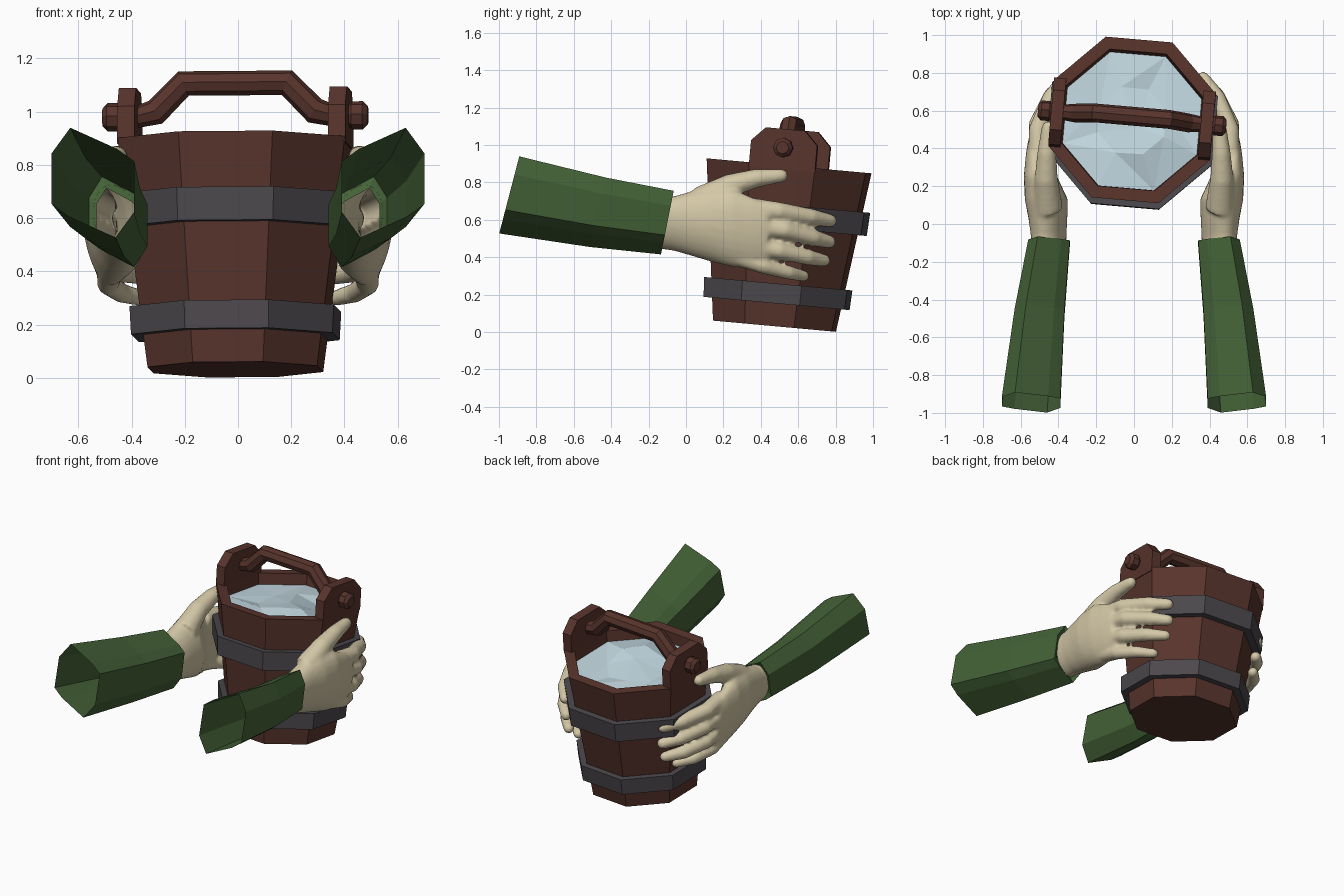
import bpy, bmesh, math, random
from mathutils import Vector, Matrix

if "Cube" in bpy.data.objects:
    bpy.data.objects.remove(bpy.data.objects["Cube"])

random.seed(4)


def mat(name, r, g, b):
    m = bpy.data.materials.new(name)
    lin = [((c / 255 + 0.055) / 1.055) ** 2.4 for c in (r, g, b)]
    m.diffuse_color = (*lin, 1)
    m.use_nodes = True
    m.node_tree.nodes["Principled BSDF"].inputs["Base Color"].default_value = m.diffuse_color
    return m


WOOD = mat("brown wood", 88, 52, 44)
IRON = mat("dark iron", 76, 72, 77)
CLOTH = mat("green cloth", 68, 98, 55)
SKIN = mat("pale skin", 212, 200, 167)
WATER = mat("pale blue water", 194, 216, 224)

# Bucket frame: leans away from the viewer and is turned slightly
LEAN = (Matrix.Translation((-0.01, 0.473, 0.031)) @ Matrix.Rotation(math.radians(-5.2), 4, 'X')
        @ Matrix.Rotation(math.radians(-5), 4, 'Z'))


def finish(bm, name, material, matrix=None):
    bmesh.ops.recalc_face_normals(bm, faces=bm.faces)
    if matrix:
        bm.transform(matrix)
        if matrix.determinant() < 0:
            bmesh.ops.reverse_faces(bm, faces=bm.faces)
    me = bpy.data.meshes.new(name)
    bm.to_mesh(me)
    bm.free()
    me.materials.append(material)
    ob = bpy.data.objects.new(name, me)
    bpy.context.collection.objects.link(ob)
    return ob


def loft(bm, rings, cap=(True, True), loop=False):
    """Skin a list of rings that all have the same number of points."""
    vs = [[bm.verts.new(p) for p in ring] for ring in rings]
    n = len(vs[0])
    pairs = list(zip(vs, vs[1:])) + ([(vs[-1], vs[0])] if loop else [])
    for a, b in pairs:
        for i in range(n):
            bm.faces.new((a[i], a[(i + 1) % n], b[(i + 1) % n], b[i]))
    if not loop:
        if cap[0]:
            bm.faces.new(vs[0])
        if cap[1]:
            bm.faces.new(vs[-1])
    return vs


def octa(r, h):
    return [(r * math.cos(math.radians(22.5 + 45 * k)), r * math.sin(math.radians(22.5 + 45 * k)), h)
            for k in range(8)]


def tube_rings(path, n):
    """Round rings along a path of (x, y, z, radius)."""
    pts = [Vector(p[:3]) for p in path]
    rings = []
    for i, p in enumerate(pts):
        before = (p - pts[i - 1]).normalized() if i else Vector()
        after = (pts[i + 1] - p).normalized() if i < len(pts) - 1 else Vector()
        d = (before + after).normalized()
        u = d.cross(Vector((0, 0, 1))).normalized()
        v = u.cross(d)
        rings.append([p + path[i][3] * (u * math.cos(2 * math.pi * k / n) + v * math.sin(2 * math.pi * k / n))
                      for k in range(n)])
    return rings


# Bucket body: flared eight-sided shell with a hollow top
bm = bmesh.new()
loft(bm, [octa(*p) for p in [(0.346, 0), (0.464, 0.861), (0.395, 0.861), (0.35, 0.5)]])
finish(bm, "bucket_body", WOOD, LEAN)

# Iron bands
for name, r0, r1, h0, h1 in (("lower_band", 0.411, 0.417, 0.122, 0.228),
                             ("upper_band", 0.469, 0.477, 0.525, 0.65)):
    bm = bmesh.new()
    loft(bm, [octa(*p) for p in [(r0, h0), (r1, h1), (r1 - 0.08, h1), (r0 - 0.08, h0)]], loop=True)
    finish(bm, name, IRON, LEAN)

# Ears carrying the handle
for side, s in (("right", 1), ("left", -1)):
    bm = bmesh.new()
    outline = [(-0.178, 0.84), (-0.178, 0.98), (-0.105, 1.055), (0.105, 1.055), (0.178, 0.98), (0.178, 0.84)]
    loft(bm, [[(s * x, y, h) for y, h in outline] for x in (0.365, 0.43)])
    finish(bm, side + "_ear", WOOD, LEAN)

# Handle with peg heads, one mirrored path
half = [(0.5, 0.955, 0.034), (0.482, 0.955, 0.053), (0.44, 0.955, 0.053), (0.425, 0.955, 0.04),
        (0.36, 0.958, 0.042), (0.3, 0.973, 0.05), (0.195, 1.08, 0.05)]
path = [(-x, 0, h, r) for x, h, r in half] + [(x, 0, h, r) for x, h, r in reversed(half)]
bm = bmesh.new()
loft(bm, tube_rings(path, 8))
finish(bm, "handle", WOOD, LEAN)

# Choppy water surface
bm = bmesh.new()
mid = [(x, y, h + random.uniform(-0.04, 0.04)) for x, y, h in octa(0.19, 0.81)]
rings = loft(bm, [octa(0.387, 0.79), mid], cap=(False, False))
peak = bm.verts.new((0.04, -0.03, 0.83))
for i in range(8):
    bm.faces.new((rings[1][i], rings[1][(i + 1) % 8], peak))
bmesh.ops.triangulate(bm, faces=bm.faces)
finish(bm, "water", WATER, LEAN)


def oval(cx, cy, cz, a, b, tilt, n):
    """Upright oval: a = long half axis, b = short one, tilt leans the top outwards."""
    t = math.radians(tilt)
    ring = []
    for k in range(n):
        w = 2 * math.pi * k / n
        l, m = a * math.cos(w), b * math.sin(w)
        ring.append((cx + l * math.sin(t) + m * math.cos(t), cy, cz + l * math.cos(t) - m * math.sin(t)))
    return ring


# Palm cross-sections: y, x, z, half height, half thickness, tilt
PALM = [(-0.16, 0.45, 0.585, 0.14, 0.085, 16), (-0.06, 0.452, 0.58, 0.15, 0.09, 14),
        (0.03, 0.456, 0.58, 0.175, 0.1, 10), (0.13, 0.464, 0.575, 0.2, 0.112, 8),
        (0.25, 0.495, 0.555, 0.21, 0.085, 8), (0.36, 0.507, 0.53, 0.19, 0.062, 8),
        (0.44, 0.51, 0.52, 0.165, 0.047, 8)]
# Fingers: points x, y, z, radius
FINGERS = [
    [(0.455, 0.08, 0.70, 0.08), (0.465, 0.24, 0.785, 0.062), (0.462, 0.38, 0.823, 0.05), (0.453, 0.51, 0.836, 0.037)],
    [(0.505, 0.34, 0.665, 0.055), (0.508, 0.50, 0.645, 0.05), (0.44, 0.67, 0.615, 0.045), (0.365, 0.772, 0.595, 0.036)],
    [(0.505, 0.36, 0.57, 0.055), (0.508, 0.53, 0.545, 0.05), (0.435, 0.68, 0.505, 0.045), (0.36, 0.767, 0.482, 0.036)],
    [(0.495, 0.34, 0.47, 0.053), (0.50, 0.50, 0.435, 0.048), (0.437, 0.65, 0.4, 0.043), (0.36, 0.74, 0.382, 0.034)],
    [(0.48, 0.28, 0.40, 0.05), (0.487, 0.42, 0.352, 0.043), (0.437, 0.55, 0.318, 0.038), (0.365, 0.632, 0.299, 0.03)],
]


def make_hand(name, mirror):
    bm = bmesh.new()
    loft(bm, [oval(x, y, z, a, b, t, 24) for y, x, z, a, b, t in PALM])
    for f in FINGERS:
        p, q = Vector(f[-2][:3]), Vector(f[-1][:3])
        d, r = (q - p).normalized(), f[-1][3]
        tip = [(*(q + d * r * e), r * w) for e, w in ((0.5, 0.85), (0.9, 0.4))]
        loft(bm, tube_rings(f + tip, 14))
    draft = finish(bm, "hand_draft", SKIN)
    # Fuse palm and fingers into one smooth skin
    rem = draft.modifiers.new("fuse", 'REMESH')
    rem.mode = 'VOXEL'
    rem.voxel_size = 0.012
    smooth = draft.modifiers.new("soften", 'SMOOTH')
    smooth.factor = 0.5
    smooth.iterations = 5
    dg = bpy.context.evaluated_depsgraph_get()
    bm = bmesh.new()
    bm.from_mesh(draft.evaluated_get(dg).to_mesh())
    bpy.data.objects.remove(draft)
    # Open the wrist inside the cuff
    bmesh.ops.bisect_plane(bm, geom=bm.verts[:] + bm.edges[:] + bm.faces[:], plane_co=(0, -0.115, 0.58),
                           plane_no=(0, -1, 0.2), clear_outer=True)
    for f in bm.faces:
        f.smooth = True
    return finish(bm, name, SKIN, mirror)


# Sleeve outline seen from the front: a slanted block with cut corners
CUFF = [(0.085, 0.206), (0.155, 0.11), (0.155, -0.08), (0.09, -0.127)]
CUFF += [(-x, -z) for x, z in CUFF]


def sleeve_ring(cx, cy, cz, sx, sz, shear):
    return [(cx + x * sx, cy + z * sz * shear, cz + z * sz) for x, z in CUFF]


for side, s in (("right", 1), ("left", -1)):
    mirror = Matrix.Diagonal((s, 1, 1, 1))
    make_hand(side + "_hand", mirror)
    # Hollow sleeve with a narrow ring closing the cuff around the wrist
    bm = bmesh.new()
    loft(bm, [sleeve_ring(0.545, -0.945, 0.733, 1, 1, 0.26),
              sleeve_ring(0.50, -0.47, 0.64, 0.85, 0.9, 0.23),
              sleeve_ring(0.45, -0.10, 0.585, 0.71, 0.825, 0.2),
              sleeve_ring(0.45, -0.115, 0.585, 0.52, 0.62, 0.2)], cap=(False, False))
    finish(bm, side + "_sleeve", CLOTH, mirror)
